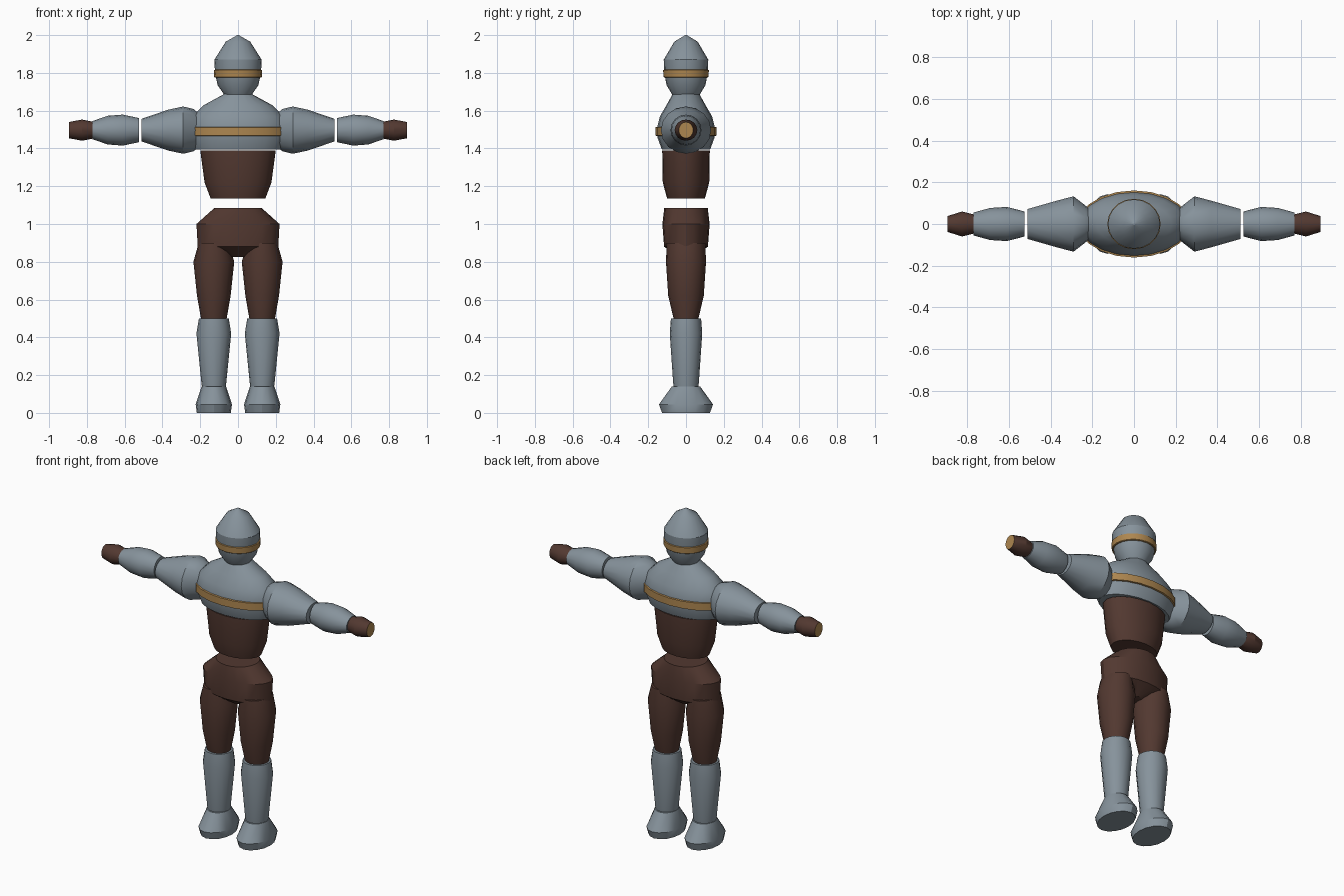
import bpy, bmesh
from math import cos, sin, tau
from mathutils import Vector

cube = bpy.data.objects.get("Cube")
if cube:
    bpy.data.objects.remove(cube, do_unlink=True)


def material(name, rgb):
    m = bpy.data.materials.new(name)
    m.use_nodes = True
    m.diffuse_color = (*rgb, 1)
    m.node_tree.nodes["Principled BSDF"].inputs["Base Color"].default_value = (*rgb, 1)
    return m


STEEL = material("steel_grey", (0.24, 0.29, 0.33))
LEATHER = material("dark_brown", (0.085, 0.04, 0.03))
GOLD = material("gold", (0.42, 0.24, 0.08))


def loft(name, mat, rings, centre=(0, 0), axis="z", side=1, sides=20, tip=None):
    """Elliptical rings (position, radius a, radius b) joined along z or x, capped.

    Along x, radius a is vertical and radius b is front to back."""
    bm = bmesh.new()
    loops = []
    for t, ra, rb in rings:
        loop = []
        for i in range(sides):
            a, b = ra * cos(tau * i / sides), rb * sin(tau * i / sides)
            if axis == "z":
                p = Vector((side * (centre[0] + a), centre[1] + b, t))
            else:
                p = Vector((side * t, centre[0] + b, centre[1] + a))
            loop.append(bm.verts.new(p))
        loops.append(loop)
    for low, high in zip(loops, loops[1:]):
        for i in range(sides):
            j = (i + 1) % sides
            bm.faces.new((low[i], low[j], high[j], high[i]))
    bm.faces.new(loops[0])
    end = bm.faces.new(loops[-1])
    if tip:
        end.material_index = 1
    bmesh.ops.recalc_face_normals(bm, faces=bm.faces)
    mesh = bpy.data.meshes.new(name)
    bm.to_mesh(mesh)
    bm.free()
    mesh.materials.append(mat)
    if tip:
        mesh.materials.append(tip)
    obj = bpy.data.objects.new(name, mesh)
    bpy.context.collection.objects.link(obj)
    bpy.ops.object.select_all(action="DESELECT")
    obj.select_set(True)
    bpy.context.view_layer.objects.active = obj
    bpy.ops.object.shade_smooth_by_angle(angle=0.5)
    return obj


# Helmet with its gold band
loft("helmet", STEEL, [(1.68, .07, .07), (1.735, .108, .103), (1.80, .122, .115),
                       (1.87, .125, .118), (1.965, .065, .062), (2.0, .004, .004)])
loft("helmet_band", GOLD, [(1.775, .122, .115), (1.778, .126, .119),
                           (1.814, .128, .121), (1.817, .122, .115)])

# Breastplate with its gold band
loft("breastplate", STEEL, [(1.395, .232, .128), (1.46, .258, .152), (1.515, .262, .152),
                            (1.57, .243, .138), (1.63, .18, .103), (1.69, .07, .07)])
loft("breastplate_band", GOLD, [(1.465, .255, .15), (1.468, .267, .161),
                                (1.512, .267, .161), (1.515, .255, .15)])

# Waist and hips
loft("waist", LEATHER, [(1.135, .145, .10), (1.22, .177, .123), (1.39, .2, .126)])
loft("hips", LEATHER, [(.825, .05, .04), (.88, .213, .116), (1.0, .22, .125), (1.085, .125, .115)])

# Arms and legs, mirrored
for side, word in ((1, "left"), (-1, "right")):
    arm = dict(centre=(0, 1.497), axis="x", side=side, sides=16)
    loft(word + "_upper_arm", STEEL, [(.21, .09, .07), (.235, .112, .09), (.29, .125, .133),
                                      (.37, .108, .112), (.51, .06, .072)], **arm)
    loft(word + "_forearm", STEEL, [(.525, .064, .06), (.61, .082, .082),
                                    (.69, .076, .077), (.77, .048, .055)], **arm)
    loft(word + "_hand", LEATHER, [(.765, .044, .045), (.825, .056, .06), (.895, .043, .038)],
         tip=GOLD, **arm)

    leg = dict(centre=(.128, 0), side=side, sides=16)
    loft(word + "_thigh", LEATHER, [(.5, .068, .066), (.62, .089, .094), (.8, .108, .106),
                                    (.9, .08, .102)], **leg)
    loft(word + "_shin", STEEL, [(.12, .06, .062), (.16, .066, .068),
                                 (.42, .092, .086), (.5, .079, .08)], **leg)
    loft(word + "_boot", STEEL, [(0, .09, .127), (.045, .096, .143), (.14, .065, .075)], **leg)
